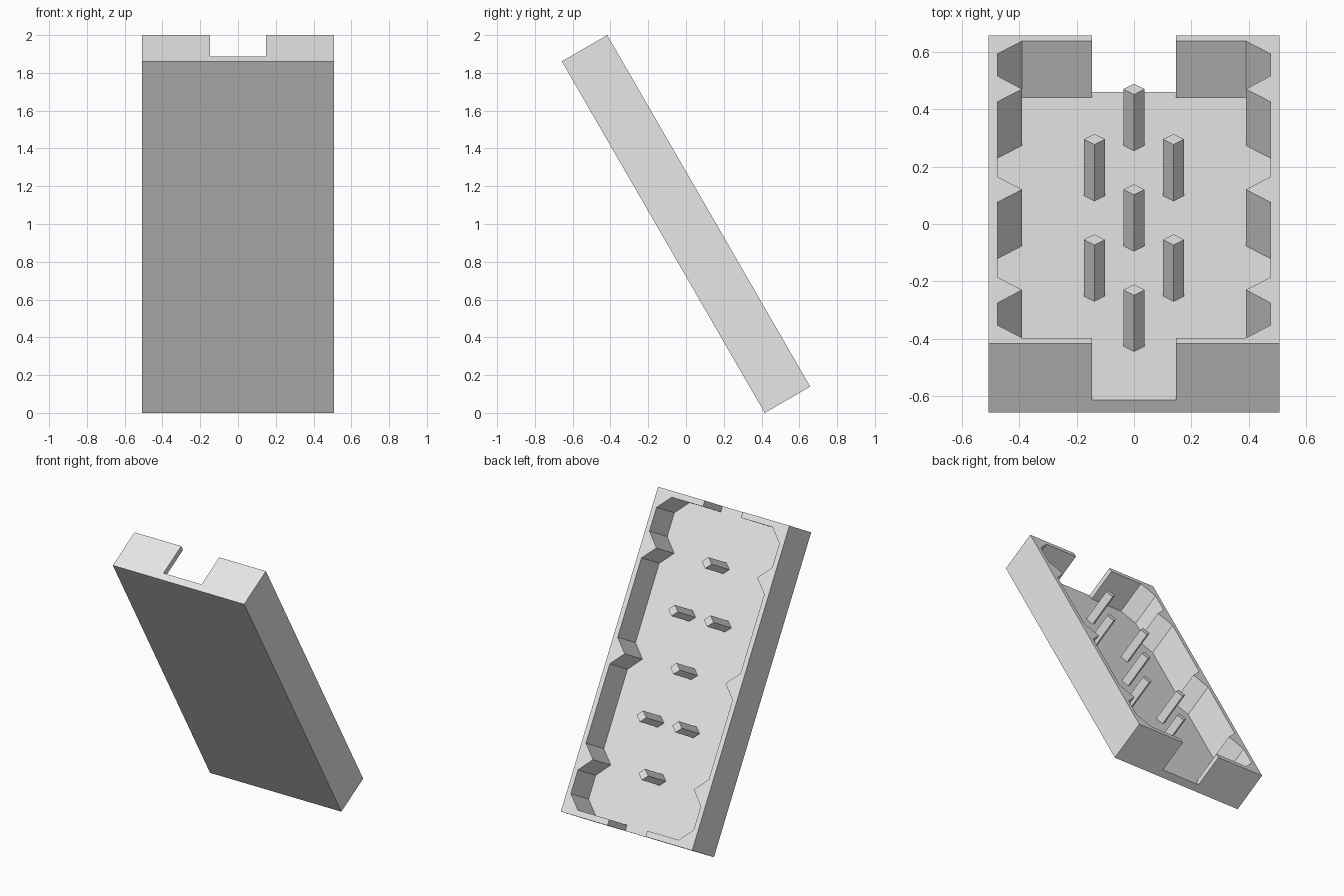
import bpy
import bmesh
from math import radians
from mathutils import Matrix

cube = bpy.data.objects.get("Cube")
if cube:
    bpy.data.objects.remove(cube, do_unlink=True)

HALF_W, HALF_L, DEPTH, FLOOR = 0.508, 1.0745, 0.278, 0.051
TILT = Matrix.Translation((0, 0, 1)) @ Matrix.Rotation(radians(-60), 4, "X")

grey = bpy.data.materials.new("light_grey")
grey.use_nodes = True
grey.diffuse_color = (0.8, 0.8, 0.8, 1)
grey.node_tree.nodes["Principled BSDF"].inputs["Base Color"].default_value = (0.8, 0.8, 0.8, 1)


def prism(name, outline, bottom, top):
    """Extrude a flat outline along the housing's depth, then tilt it."""
    bm = bmesh.new()
    face = bm.faces.new([bm.verts.new((x, y, bottom - DEPTH / 2)) for x, y in outline])
    new = bmesh.ops.extrude_face_region(bm, geom=[face])["geom"]
    verts = [v for v in new if isinstance(v, bmesh.types.BMVert)]
    bmesh.ops.translate(bm, verts=verts, vec=(0, 0, top - bottom))
    bmesh.ops.recalc_face_normals(bm, faces=bm.faces)
    mesh = bpy.data.meshes.new(name)
    bm.to_mesh(mesh)
    bm.free()
    mesh.materials.append(grey)
    obj = bpy.data.objects.new(name, mesh)
    obj.matrix_world = TILT
    bpy.context.collection.objects.link(obj)
    return obj


# Solid housing block
housing = prism("housing", [(-HALF_W, -HALF_L), (HALF_W, -HALF_L),
                            (HALF_W, HALF_L), (-HALF_W, HALF_L)], 0, DEPTH)

# Cavity: one quarter of the notched wall outline, ending in the open end slot
IN, OUT, SLOT, END = 0.39, 0.475, 0.147, 1.035
quarter = [(IN, 0), (OUT, 0.088), (OUT, 0.613), (IN, 0.70), (OUT, 0.79),
           (OUT, 0.947), (IN, END), (SLOT, END), (SLOT, HALF_L + 0.1)]
side = [(x, -y) for x, y in reversed(quarter[1:])] + quarter
cavity = prism("cavity_cutter", side + [(-x, -y) for x, y in side], FLOOR, DEPTH + 0.1)
cavity.hide_render = True

cut = housing.modifiers.new("cavity", "BOOLEAN")
cut.operation = "DIFFERENCE"
cut.solver = "EXACT"
cut.object = cavity
bpy.context.view_layer.update()
bpy.context.view_layer.objects.active = housing
bpy.ops.object.modifier_apply(modifier=cut.name)
bpy.data.objects.remove(cavity, do_unlink=True)

# Diamond pins: three down the middle, a pair on each side between them
R, PITCH, PIN_X = 0.037, 0.35, 0.138
spots = [(0, k * PITCH) for k in (-2, 0, 2)]
spots += [(sx * PIN_X, sy * PITCH) for sx in (-1, 1) for sy in (-1, 1)]
for i, (x, y) in enumerate(spots):
    diamond = [(x + R, y), (x, y + R), (x - R, y), (x, y - R)]
    prism(f"pin_{i + 1}", diamond, FLOOR - 0.005, DEPTH)
